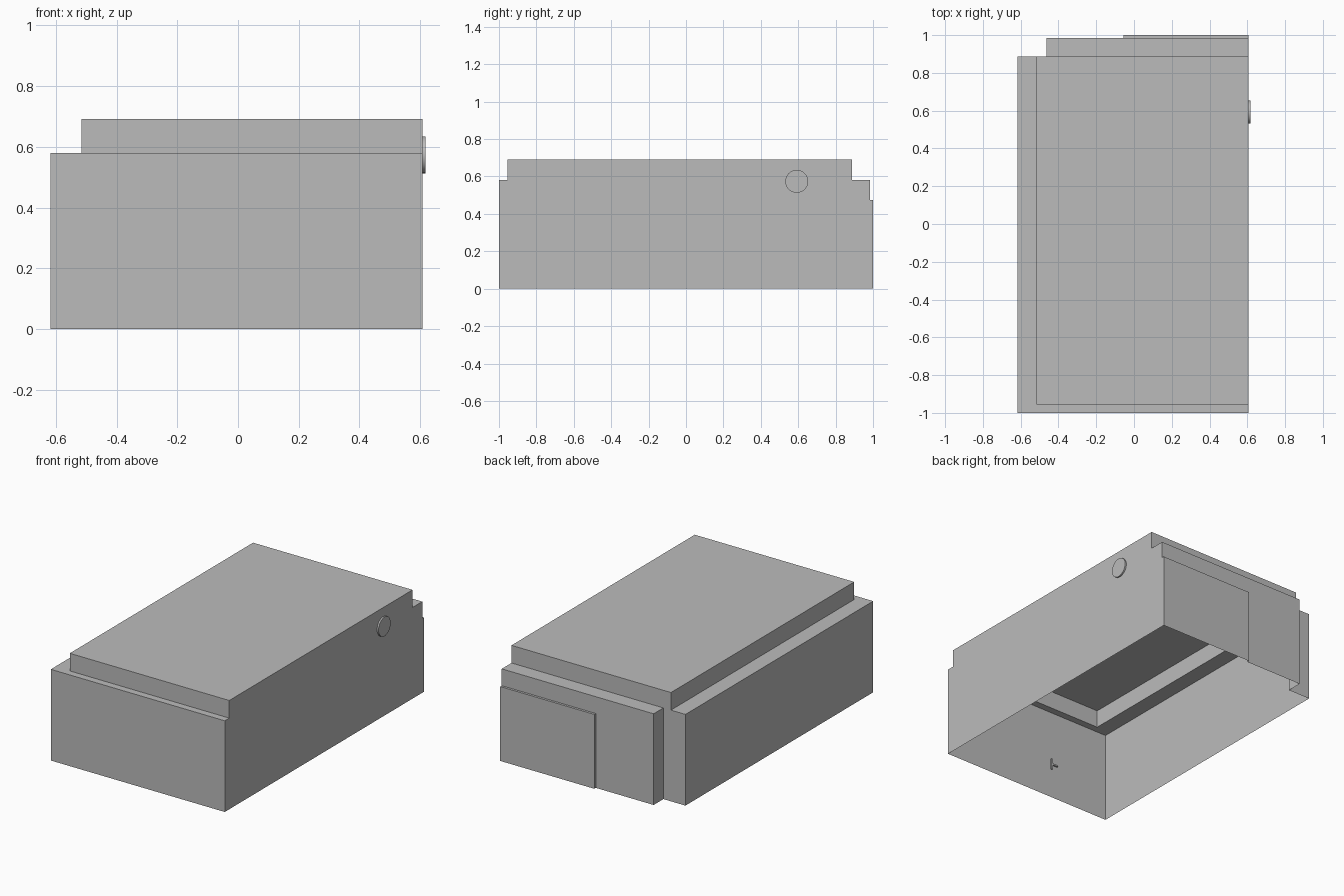
import bpy, bmesh
from math import pi

cube = bpy.data.objects.get("Cube")
if cube:
    bpy.data.objects.remove(cube, do_unlink=True)

grey = bpy.data.materials.new("plain_grey")
grey.use_nodes = True
grey.diffuse_color = (0.5, 0.5, 0.5, 1)
grey.node_tree.nodes["Principled BSDF"].inputs["Base Color"].default_value = grey.diffuse_color

SIDE = 0.607    # flush side wall shared by every block
BACK = 0.887    # back of the main block
EAVE = 0.58     # height of the main block


def box(name, x, y, z):
    """Box between the given (low, high) limits."""
    bpy.ops.mesh.primitive_cube_add(size=1)
    ob = bpy.context.object
    ob.name = name
    for v in ob.data.vertices:
        v.co = [lo if c < 0 else hi for c, (lo, hi) in zip(v.co, (x, y, z))]
    ob.data.materials.append(grey)
    return ob


# Main block with the stepped volumes joined to it
body = box("building_shell", (-0.617, SIDE), (-1, BACK), (0, EAVE))
steps = [
    box("raised_roof", (-0.515, SIDE), (-0.955, BACK), (0.3, 0.692)),
    box("back_wing", (-0.462, SIDE), (0.5, 0.985), (0, EAVE)),
    box("back_panel", (-0.055, SIDE), (0.7, 1), (0, 0.473)),
]
bpy.ops.object.select_all(action='DESELECT')
body.select_set(True)
bpy.context.view_layer.objects.active = body
for step in steps:
    union = body.modifiers.new("join_" + step.name, 'BOOLEAN')
    union.operation = 'UNION'
    union.solver = 'EXACT'
    union.object = step
    bpy.ops.object.modifier_apply(modifier=union.name)
    bpy.data.objects.remove(step, do_unlink=True)

# Hollow shell: open underneath
bm = bmesh.new()
bm.from_mesh(body.data)
bmesh.ops.remove_doubles(bm, verts=bm.verts, dist=0.0001)
floor = [f for f in bm.faces if all(v.co.z < 0.001 for v in f.verts)]
bmesh.ops.delete(bm, geom=floor, context='FACES')
bmesh.ops.dissolve_limit(bm, angle_limit=0.01, verts=bm.verts, edges=bm.edges)
bm.to_mesh(body.data)
bm.free()

# Round disc on the flush side wall
bpy.ops.mesh.primitive_cylinder_add(vertices=32, radius=0.061, depth=0.01,
                                    location=(SIDE + 0.005, 0.592, 0.574),
                                    rotation=(0, pi / 2, 0))
disc = bpy.context.object
disc.name = "side_disc"
disc.data.materials.append(grey)
bpy.ops.object.shade_smooth_by_angle()

# Tiny bracket on the inside of the front wall
box("bracket_upright", (-0.2, -0.19), (-0.999, -0.99), (0.19, 0.26))
box("bracket_arm", (-0.24, -0.2), (-0.999, -0.99), (0.22, 0.23))
